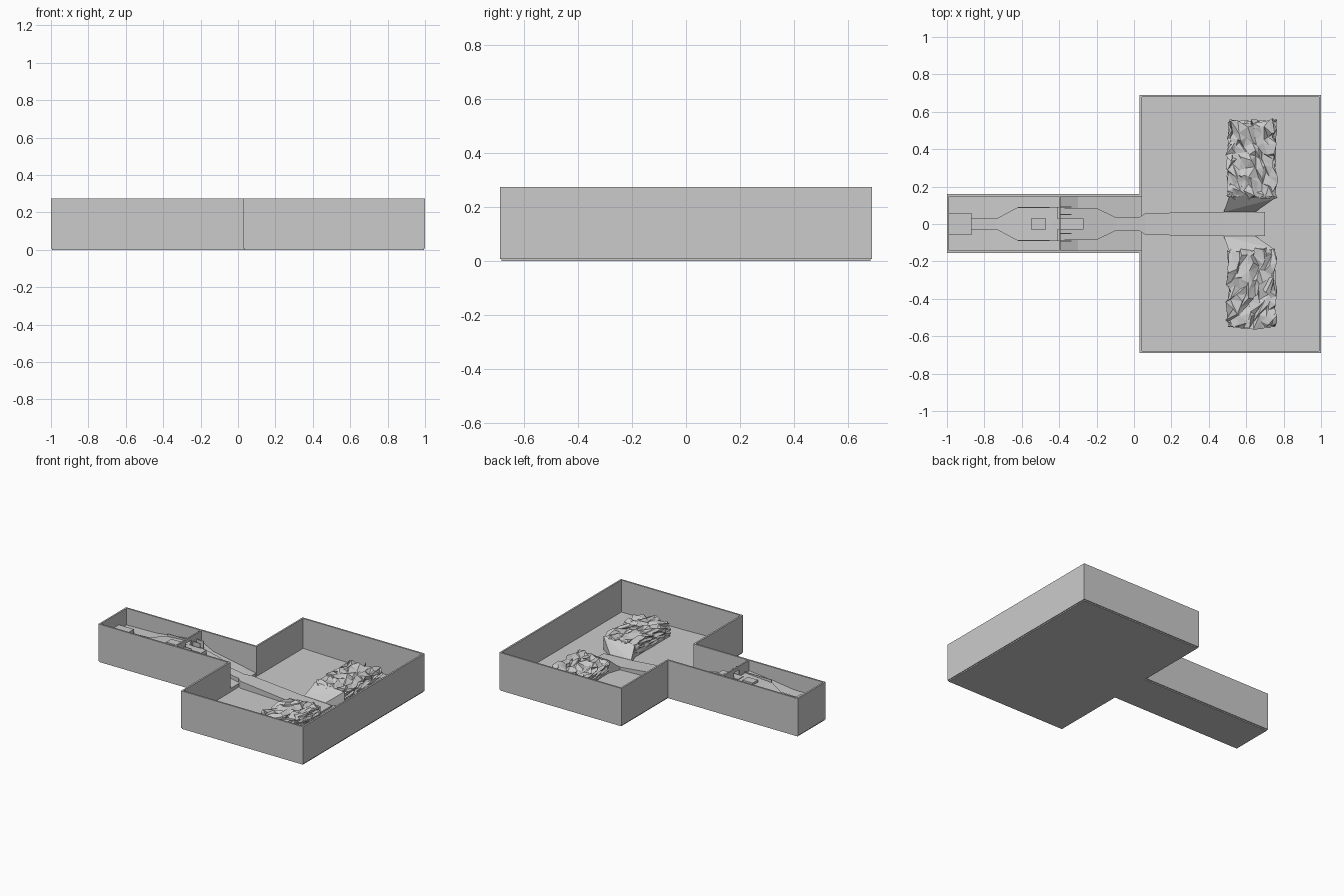
import bpy, bmesh, random
from mathutils import Vector

random.seed(4)
if "Cube" in bpy.data.objects:
    bpy.data.objects.remove(bpy.data.objects["Cube"])

stone = bpy.data.materials.new("grey_stone")
stone.use_nodes = True
COLOUR = (0.6, 0.6, 0.6, 1)
stone.diffuse_color = COLOUR
stone.node_tree.nodes["Principled BSDF"].inputs["Base Color"].default_value = COLOUR


def finish(name, bm):
    bmesh.ops.recalc_face_normals(bm, faces=bm.faces)
    mesh = bpy.data.meshes.new(name)
    bm.to_mesh(mesh)
    bm.free()
    mesh.materials.append(stone)
    obj = bpy.data.objects.new(name, mesh)
    bpy.context.collection.objects.link(obj)
    return obj


def box(name, x0, x1, y0, y1, z0, z1):
    bm = bmesh.new()
    bmesh.ops.create_cube(bm, size=1)
    for v in bm.verts:
        v.co = ((x0 + x1) / 2 + v.co.x * (x1 - x0),
                (y0 + y1) / 2 + v.co.y * (y1 - y0),
                (z0 + z1) / 2 + v.co.z * (z1 - z0))
    return finish(name, bm)


def strip(name, stations, z0):
    """Solid ribbon along x through (x, half width, top height) stations."""
    bm = bmesh.new()
    rings = [[bm.verts.new(p) for p in ((x, -w, z0), (x, w, z0), (x, w, z), (x, -w, z))]
             for x, w, z in stations]
    for a, b in zip(rings, rings[1:]):
        for i in range(4):
            j = (i + 1) % 4
            bm.faces.new((a[i], a[j], b[j], b[i]))
    bm.faces.new(rings[0])
    bm.faces.new(rings[-1])
    return finish(name, bm)


def footprint(inset):
    i = inset
    return [(-1 + i, -.155 + i), (.03 + i, -.155 + i), (.03 + i, -.69 + i), (1 - i, -.69 + i),
            (1 - i, .69 - i), (.03 + i, .69 - i), (.03 + i, .16 - i), (-1 + i, .16 - i)]


# outer walls
bm = bmesh.new()
low = [bm.verts.new((x, y, 0.008)) for x, y in footprint(0)]
high = [bm.verts.new((x, y, 0.275)) for x, y in footprint(0)]
for i in range(len(low)):
    j = (i + 1) % len(low)
    bm.faces.new((low[i], low[j], high[j], high[i]))
walls = finish("outer_walls", bm)
mod = walls.modifiers.new("thickness", "SOLIDIFY")
mod.thickness, mod.offset, mod.use_even_offset = 0.012, -1, True

# base slab
bm = bmesh.new()
face = bm.faces.new([bm.verts.new((x, y, 0)) for x, y in footprint(0.006)])
side = bmesh.ops.extrude_face_region(bm, geom=[face])
for v in side["geom"]:
    if isinstance(v, bmesh.types.BMVert):
        v.co.z = 0.02
finish("base_slab", bm)

# ground: raised corridor sloping down into the room
strip("corridor_ground", [(-.99, .15, .155), (-.75, .15, .16), (-.6, .15, .18), (-.4, .15, .2),
                          (-.3, .15, .15), (.04, .15, .085)], .015)
strip("room_ground", [(.04, .68, .06), (.5, .68, .05), (.99, .68, .045)], .015)

# path
strip("corridor_path", [(-.87, .032, .175), (-.73, .032, .18), (-.62, .09, .195), (-.41, .09, .21)], .14)
strip("ramp_path", [(-.4, .085, .2), (-.2, .085, .155), (-.1, .037, .135), (.03, .037, .115),
                    (.06, .058, .11), (.48, .065, .07), (.7, .065, .06)], .04)
box("start_platform", -.988, -.87, -.06, .06, .14, .19)

# partition with a gate opening
for side in (-1, 1):
    y0, y1 = sorted((side * .03, side * .152))
    box("partition_side", -.402, -.392, y0, y1, .1, .275)
    for y in (.05, .09):
        box("gate_bracket", -.392, -.335, side * y - .003, side * y + .003, .15, .235)
    y0, y1 = sorted((side * .085, side * .09))
    box("landing_kerb", -.62, -.405, y0, y1, .15, .215)
box("partition_lintel", -.402, -.392, -.03, .03, .25, .275)
box("gate_step", -.55, -.47, -.03, .03, .19, .217)
box("gate_bridge", -.435, -.27, -.03, .03, .13, .213)


# rocky hills with a sloping bank toward the path
def rock(name, side):
    bm = bmesh.new()
    bmesh.ops.create_cube(bm, size=1)
    bmesh.ops.subdivide_edges(bm, edges=bm.edges, cuts=9, use_grid_fill=True)
    bmesh.ops.triangulate(bm, faces=bm.faces)
    for v in bm.verts:
        top = v.co.z > .45
        sway = (v.co.z + .5) * .022
        v.co = (.63 + v.co.x * .24, side * (.345 + v.co.y * .4), .095 + v.co.z * .1)
        v.co += Vector((random.uniform(-sway, sway), random.uniform(-sway, sway),
                        random.uniform(-.012, .018) if top else 0))
    finish(name, bm)


def bank(name, side):
    bm = bmesh.new()
    points = [(.48, .065, .04), (.65, .065, .04), (.75, .135, .04), (.51, .15, .04),
              (.51, .15, .145), (.75, .135, .145), (.48, .065, .07), (.65, .065, .065)]
    for x, y, z in points:
        bm.verts.new((x, side * y, z))
    bmesh.ops.convex_hull(bm, input=bm.verts)
    finish(name, bm)


for label, side in (("front", -1), ("back", 1)):
    rock(label + "_rock_hill", side)
    bank(label + "_rock_bank", side)
